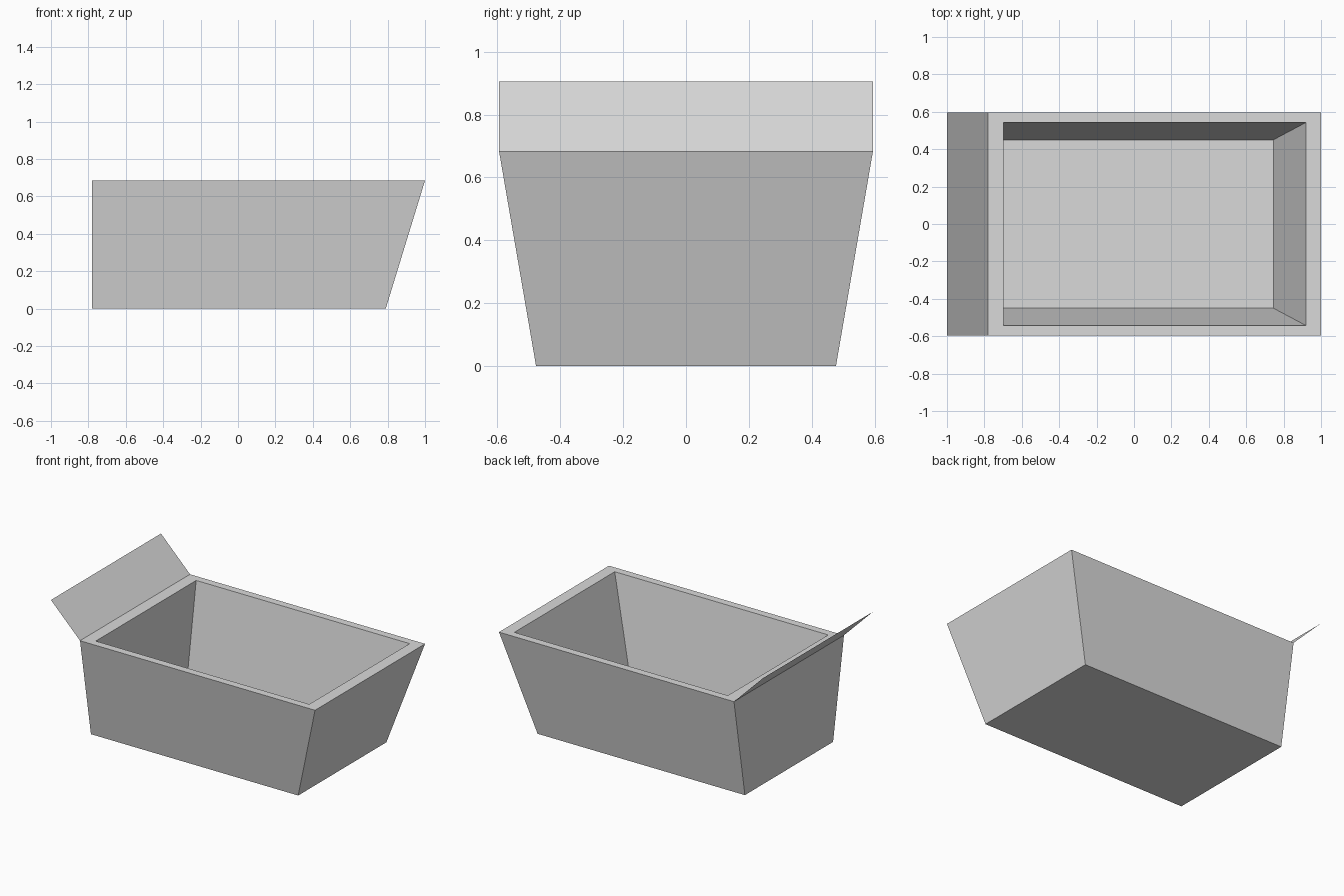
import bpy
import bmesh

cube = bpy.data.objects.get("Cube")
if cube:
    bpy.data.objects.remove(cube, do_unlink=True)

# Single light grey material
grey = bpy.data.materials.new("light_grey")
grey.use_nodes = True
COLOUR = (0.7, 0.7, 0.7, 1.0)
grey.diffuse_color = COLOUR
grey.node_tree.nodes["Principled BSDF"].inputs["Base Color"].default_value = COLOUR


def finish(bm, name):
    mesh = bpy.data.meshes.new(name)
    bm.to_mesh(mesh)
    bm.free()
    mesh.materials.append(grey)
    obj = bpy.data.objects.new(name, mesh)
    bpy.context.collection.objects.link(obj)
    return obj


def ring(bm, x0, x1, half_y, z):
    """Rectangle of four vertices at height z, counter-clockwise from above."""
    corners = [(x0, -half_y), (x1, -half_y), (x1, half_y), (x0, half_y)]
    return [bm.verts.new((x, y, z)) for x, y in corners]


# Tub: outer base, outer rim, inner rim and inner floor joined by bands of quads
BACK, RIM, HALF = -0.78, 0.685, 0.595
bm = bmesh.new()
rings = [
    ring(bm, BACK, 0.79, 0.477, 0.0),
    ring(bm, BACK, 1.00, HALF, RIM),
    ring(bm, -0.697, 0.92, 0.543, RIM),
    ring(bm, -0.697, 0.745, 0.45, 0.08),
]
for lower, upper in zip(rings, rings[1:]):
    for i in range(4):
        j = (i + 1) % 4
        bm.faces.new((lower[i], lower[j], upper[j], upper[i]))
bm.faces.new(rings[0][::-1])   # underside
bm.faces.new(rings[-1])        # inner floor
finish(bm, "tub")

# Flap: thin sheet leaning outward at 45 degrees from the end of the rim
bm = bmesh.new()
path = [(-1.0, -HALF, 0.905), (BACK, -HALF, RIM),
        (BACK, HALF, RIM), (-1.0, HALF, 0.905)]
bm.faces.new([bm.verts.new(p) for p in path])
finish(bm, "end_flap")
